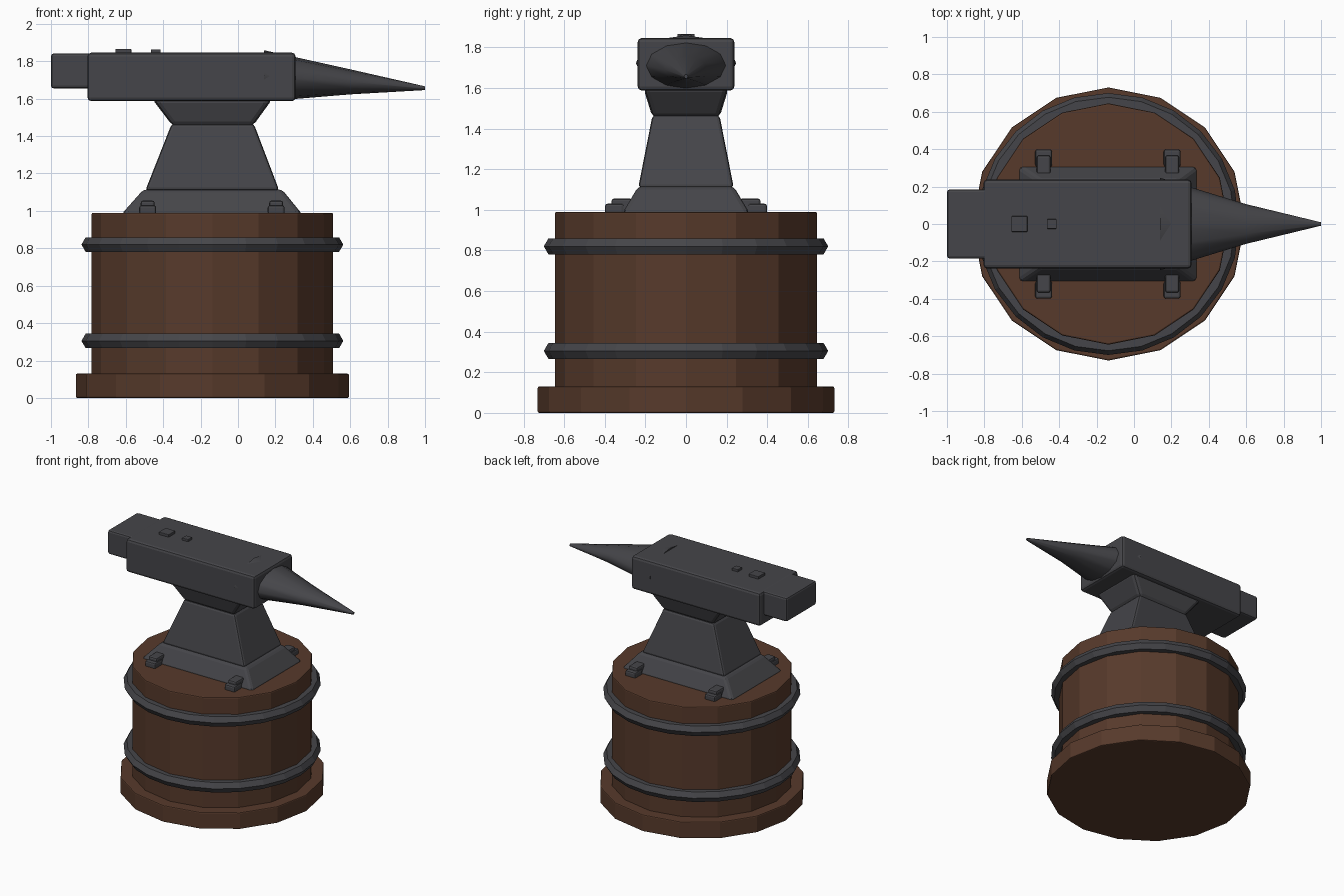
import bpy, bmesh, math
from mathutils import Vector

if "Cube" in bpy.data.objects:
    bpy.data.objects.remove(bpy.data.objects["Cube"])

CX = -0.137  # shared axis of stump and anvil stand


def material(name, rgb):
    m = bpy.data.materials.new(name)
    m.use_nodes = True
    m.diffuse_color = (*rgb, 1)
    m.node_tree.nodes["Principled BSDF"].inputs["Base Color"].default_value = (*rgb, 1)
    return m


iron = material("dark iron", (0.06, 0.06, 0.067))
wood = material("brown wood", (0.095, 0.042, 0.024))


def finish(name, bm, mat, bevel=0, segments=2):
    bmesh.ops.recalc_face_normals(bm, faces=bm.faces)
    me = bpy.data.meshes.new(name)
    bm.to_mesh(me)
    bm.free()
    me.materials.append(mat)
    ob = bpy.data.objects.new(name, me)
    bpy.context.collection.objects.link(ob)
    if bevel:
        mod = ob.modifiers.new("soft edges", "BEVEL")
        mod.width, mod.segments = bevel, segments
        mod.limit_method, mod.angle_limit = "ANGLE", math.radians(30)
    return ob


def shade_smooth(ob, angle):
    bpy.ops.object.select_all(action="DESELECT")
    ob.select_set(True)
    bpy.context.view_layer.objects.active = ob
    bpy.ops.object.shade_smooth_by_angle(angle=math.radians(angle))


def loft(name, rings, mat, bevel=0, segments=2):
    """Closed skin through rings of points, with flat end caps."""
    bm = bmesh.new()
    loops = [[bm.verts.new(p) for p in ring] for ring in rings]
    n = len(loops[0])
    for a, b in zip(loops, loops[1:]):
        for i in range(n):
            j = (i + 1) % n
            bm.faces.new((a[i], a[j], b[j], b[i]))
    bm.faces.new(loops[0])
    bm.faces.new(loops[-1])
    return finish(name, bm, mat, bevel, segments)


def rect(x0, x1, y, z, cy=0):
    return [(x0, cy - y, z), (x1, cy - y, z), (x1, cy + y, z), (x0, cy + y, z)]


def circle(r, z, n=16):
    return [(CX + r * math.cos(math.tau * i / n), r * math.sin(math.tau * i / n), z)
            for i in range(n)]


def block(name, x0, x1, y, z0, z1, bevel, cy=0):
    return loft(name, [rect(x0, x1, y, z0, cy), rect(x0, x1, y, z1, cy)], iron, bevel)


# Wooden stump on its wider base
loft("stump_base", [circle(0.73, 0), circle(0.73, 0.13)], wood, 0.008)
loft("stump", [circle(0.645, 0.12), circle(0.645, 0.99)], wood, 0.008)


# Iron hoops with a six-sided section
def hoop(name, z, major=0.655, minor=0.045, n=24, k=6):
    bm = bmesh.new()
    grid = []
    for i in range(n):
        a = math.tau * i / n
        row = []
        for j in range(k):
            b = math.tau * j / k
            r = major + minor * math.cos(b)
            row.append(bm.verts.new((CX + r * math.cos(a), r * math.sin(a),
                                     z + minor * math.sin(b))))
        grid.append(row)
    for i in range(n):
        for j in range(k):
            a, b, l = grid[i], grid[(i + 1) % n], (j + 1) % k
            bm.faces.new((a[j], b[j], b[l], a[l]))
    finish(name, bm, iron)


hoop("lower_hoop", 0.305)
hoop("upper_hoop", 0.82)

# Tapered stand of the anvil
loft("anvil_foot", [rect(-0.625, 0.345, 0.315, 0.98), rect(-0.505, 0.235, 0.235, 1.115)],
     iron, 0.02)
loft("anvil_waist", [rect(-0.495, 0.22, 0.235, 1.11), rect(-0.355, 0.085, 0.165, 1.465)],
     iron, 0.016)
loft("anvil_neck", [rect(-0.35, 0.08, 0.165, 1.455), rect(-0.46, 0.185, 0.21, 1.6)],
     iron, 0.025)

# Body and heel
block("anvil_body", -0.805, 0.308, 0.238, 1.587, 1.846, 0.02)
block("anvil_heel", -1.0, -0.76, 0.185, 1.655, 1.842, 0.015)

# Horn, its wide end buried in the body and its tip dropping
sections = [(0.14, 0.247, 0.137, 1.722), (0.6, 0.106, 0.067, 1.69), (1.0, 0.009, 0.01, 1.656)]
horn = loft("anvil_horn", [[(x, ry * math.cos(math.tau * i / 12),
                             cz + rz * math.sin(math.tau * i / 12)) for i in range(12)]
                           for x, ry, rz, cz in sections], iron)
shade_smooth(horn, 50)

# Square studs on the face
block("large_stud", -0.655, -0.57, 0.042, 1.83, 1.866, 0.004)
block("small_stud", -0.466, -0.414, 0.026, 1.83, 1.864, 0.004)

# Clamps holding the foot down
for x, end in ((-0.483, "right"), (0.204, "left")):
    for s, side in ((-1, "front"), (1, "back")):
        block(f"{side}_{end}_clamp", x - 0.037, x + 0.037, 0.052, 0.98, 1.055, 0.012, s * 0.315)
        block(f"{side}_{end}_clamp_toe", x - 0.045, x + 0.045, 0.047, 0.98, 1.03, 0.012, s * 0.352)
